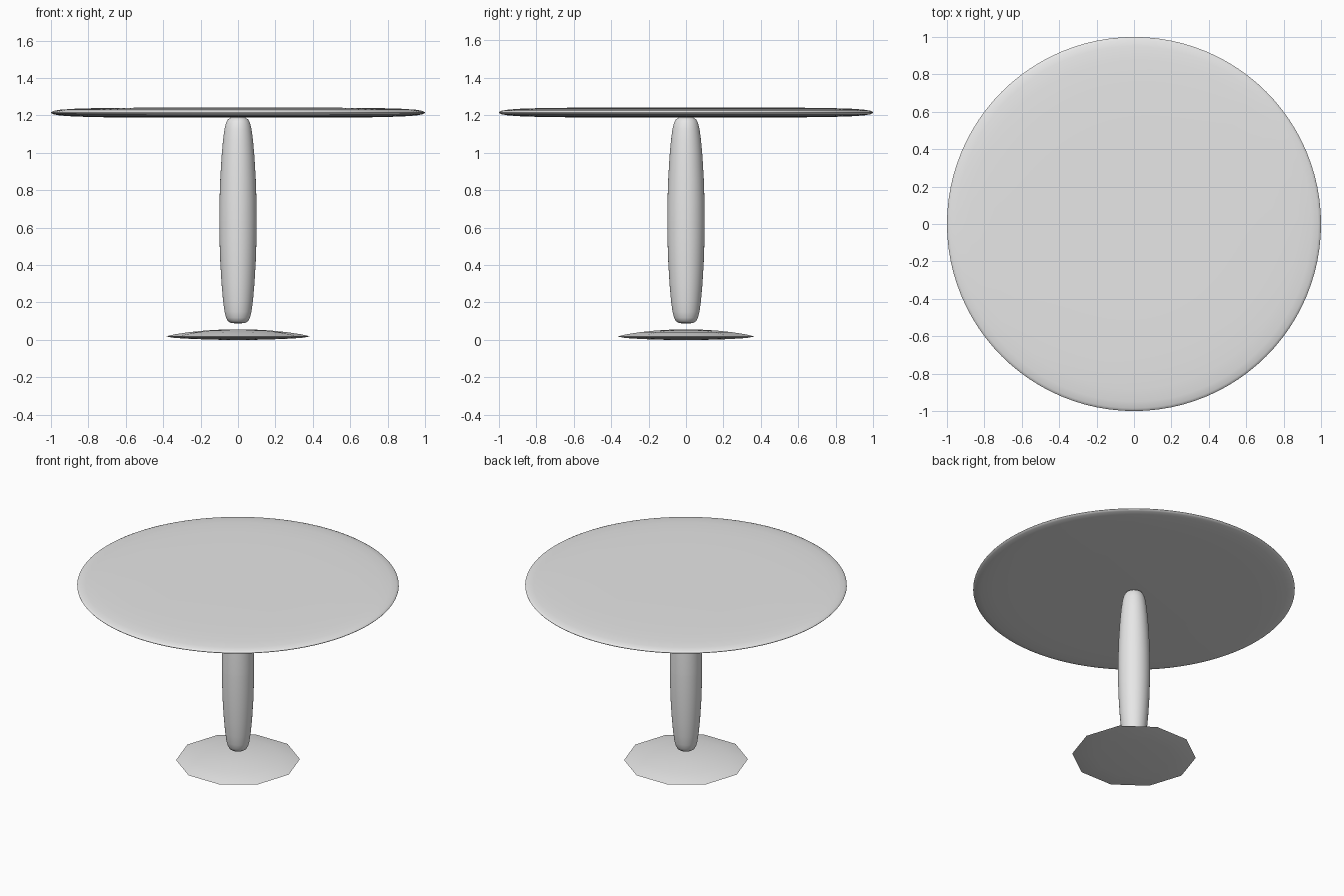
import bpy
import bmesh
from math import cos, sin, tau, radians

cube = bpy.data.objects.get("Cube")
if cube:
    bpy.data.objects.remove(cube, do_unlink=True)

# One plain light grey for the whole table
grey = bpy.data.materials.new("light_grey")
grey.use_nodes = True
colour = (0.8, 0.8, 0.8, 1)
grey.diffuse_color = colour
grey.node_tree.nodes["Principled BSDF"].inputs["Base Color"].default_value = colour


def lathe(name, profile, sides, angle):
    """Turn an (r, z) profile, listed bottom to top, about z; close both ends."""
    bm = bmesh.new()
    rings = [[bm.verts.new((r * cos(tau * i / sides), r * sin(tau * i / sides), z))
              for i in range(sides)] for r, z in profile]
    for low, high in zip(rings, rings[1:]):
        for i in range(sides):
            j = (i + 1) % sides
            bm.faces.new((low[i], low[j], high[j], high[i]))
    bm.faces.new(rings[0][::-1])
    bm.faces.new(rings[-1])
    mesh = bpy.data.meshes.new(name)
    bm.to_mesh(mesh)
    bm.free()
    mesh.materials.append(grey)
    obj = bpy.data.objects.new(name, mesh)
    bpy.context.collection.objects.link(obj)
    bpy.ops.object.select_all(action="DESELECT")
    obj.select_set(True)
    bpy.context.view_layer.objects.active = obj
    bpy.ops.object.shade_smooth_by_angle(angle=radians(angle))
    return obj


def mirrored(half, middle):
    """Add the upper half of a profile by reflecting the lower half at z = middle."""
    return half + [(r, 2 * middle - z) for r, z in reversed(half)]


# Thin round top with softly rounded rim
rim = [(0.5, 1.188), (0.75, 1.19), (0.88, 1.194), (0.95, 1.199),
       (0.985, 1.205), (0.998, 1.211), (1.0, 1.214)]
lathe("table_top", mirrored(rim, 1.2145), 96, 60)

# Rounded column, floating just above the base
column = [(0.02, 0.088), (0.04, 0.091), (0.054, 0.1), (0.064, 0.118),
          (0.072, 0.15), (0.08, 0.21), (0.088, 0.3), (0.095, 0.42),
          (0.099, 0.54), (0.1, 0.635)]
lathe("column", mirrored(column, 0.639), 40, 60)

# Ten-sided shallow domed foot
foot = [(0.1, 0.0), (0.24, 0.004), (0.34, 0.01), (0.385, 0.018), (0.34, 0.029),
        (0.26, 0.041), (0.17, 0.05), (0.08, 0.055), (0.02, 0.056)]
lathe("foot", foot, 10, 60)
